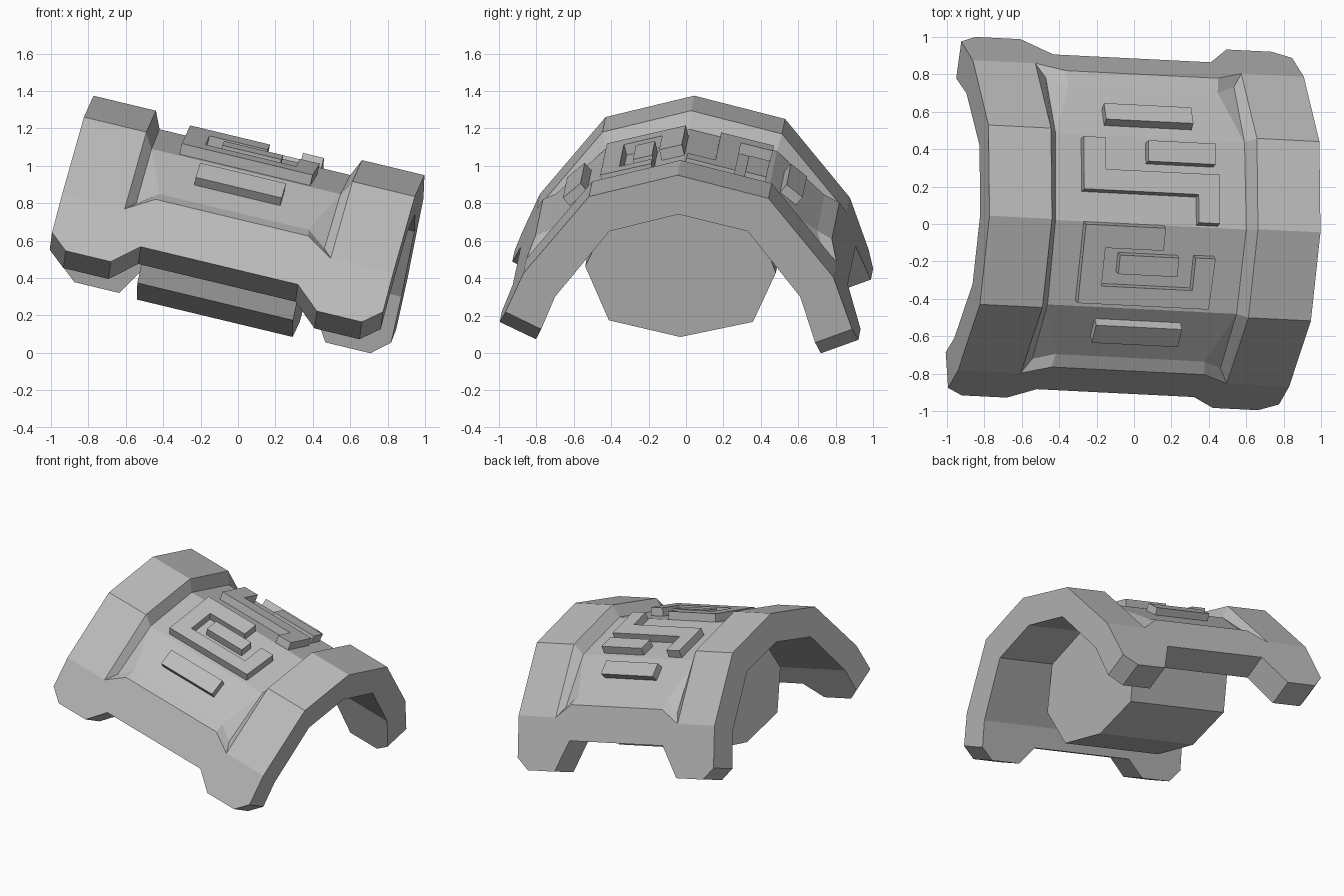
import bpy
import bmesh
from mathutils import Matrix, Vector

cube = bpy.data.objects.get("Cube")
if cube:
    bpy.data.objects.remove(cube)

# The whole piece is tilted: s runs along the length, v across, w up
AXIS_S = Vector((0.971, -0.0486, -0.233)).normalized()
AXIS_V = Vector((0.037, 0.998, -0.055))
AXIS_V = (AXIS_V - AXIS_S * AXIS_V.dot(AXIS_S)).normalized()
AXIS_W = AXIS_S.cross(AXIS_V)
TILT = Matrix((AXIS_S, AXIS_V, AXIS_W)).transposed().to_4x4()
TILT = TILT @ Matrix.Translation((-0.162, 0, 0))

grey = bpy.data.materials.new("plain grey")
grey.use_nodes = True
grey.diffuse_color = (0.5, 0.5, 0.5, 1)
grey.node_tree.nodes["Principled BSDF"].inputs["Base Color"].default_value = (0.5, 0.5, 0.5, 1)


def finish(name, bm):
    bmesh.ops.remove_doubles(bm, verts=bm.verts, dist=0.0005)
    bmesh.ops.recalc_face_normals(bm, faces=bm.faces)
    bm.transform(TILT)
    mesh = bpy.data.meshes.new(name)
    bm.to_mesh(mesh)
    bm.free()
    mesh.materials.append(grey)
    obj = bpy.data.objects.new(name, mesh)
    bpy.context.collection.objects.link(obj)
    return obj


def face(bm, *points):
    bm.faces.new([bm.verts.new(p) for p in points])


def at(s, vw):
    return Vector((s, vw[0], vw[1]))


def along(a, b, w):
    """Point on the line a-b at height w."""
    k = (w - a[1]) / (b[1] - a[1])
    return (a[0] + (b[0] - a[0]) * k, w)


# Cross-sections (v, w) from front hem over the top to rear hem
OUTER = [(-0.978, 0.272), (-0.86, 0.569), (-0.528, 1.011), (-0.06, 1.155),
         (0.431, 1.055), (0.797, 0.642), (0.942, 0.282)]
INNER = [(-0.78, 0.188), (-0.685, 0.45), (-0.411, 0.826), (-0.046, 0.94),
         (0.328, 0.868), (0.625, 0.524), (0.745, 0.197)]
FLOOR = [(-0.756, 0.695), (-0.506, 0.931), (-0.06, 1.063), (0.41, 0.97), (0.68, 0.77)]
FLOOR_S = [0.41, 0.52, 0.525, 0.52, 0.41]
# Deep corners of the recess, at the foot of the step
FOOT_FRONT, FOOT_REAR, FOOT_S = (-0.783, 0.617), (0.72, 0.69), 0.518
STEP = [FOOT_FRONT, *FLOOR[1:4], FOOT_REAR]
STEP_S = [FOOT_S, *FLOOR_S[1:4], FOOT_S]
END, FLANGE = 0.911, 0.567


def hem_outline(rise):
    """Hem corners: distance along the length, and height above the lowest edge."""
    half = [(0.911, 0.08), (0.815, 0), (0.567, 0), (0.433, rise)]
    return [(-s, r) for s, r in half] + half[::-1]


# Armour shell
bm = bmesh.new()
for side in (-1, 1):
    e, f = END * side, FLANGE * side
    for i in range(1, 5):
        a, b = OUTER[i], OUTER[i + 1]
        face(bm, at(e, a), at(f, a), at(f, b), at(e, b))
        # step from the raised flange down to the recessed floor
        g, h = STEP_S[i - 1] * side, STEP_S[i] * side
        face(bm, at(f, a), at(g, STEP[i - 1]), at(h, STEP[i]), at(f, b))
        face(bm, at(e, a), at(e, b), at(e, INNER[i + 1]), at(e, INNER[i]))
    # small sloped corners of the floor
    for foot, shoulder, edge in ((FOOT_FRONT, 1, 0), (FOOT_REAR, 3, 4)):
        face(bm, at(FOOT_S * side, foot), at(FLOOR_S[shoulder] * side, FLOOR[shoulder]),
             at(FLOOR_S[edge] * side, FLOOR[edge]))
for i in range(4):
    g, h = FLOOR_S[i], FLOOR_S[i + 1]
    face(bm, at(-g, FLOOR[i]), at(g, FLOOR[i]), at(h, FLOOR[i + 1]), at(-h, FLOOR[i + 1]))
for i in range(1, 5):
    face(bm, *(at(s, INNER[j]) for s, j in ((-END, i), (END, i), (END, i + 1), (-END, i + 1))))

# Lower skirts, front and rear
for hem, bend, edge, foot, rise in ((0, 1, 0, FOOT_FRONT, 0.117), (6, 5, 4, FOOT_REAR, 0.21)):
    outline = hem_outline(rise)
    lip = along(OUTER[hem], OUTER[bend], OUTER[bend][1] + 0.09)
    out = [at(s, along(OUTER[hem], OUTER[bend], OUTER[hem][1] + r)) for s, r in outline]
    inn = [at(s, along(INNER[hem], INNER[bend], INNER[hem][1] + r)) for s, r in outline]
    lips = [at(s, lip) for s in (0.42, -0.42)]
    corners = [at(s, OUTER[bend]) for s in (END, FLANGE, -FLANGE, -END)]
    face(bm, *out, *corners[:2], *lips, *corners[2:])
    face(bm, *inn, at(END, INNER[bend]), at(-END, INNER[bend]))
    for k in range(7):
        face(bm, out[k], out[k + 1], inn[k + 1], inn[k])
    floor = [at(s, FLOOR[edge]) for s in (0.41, -0.41)]
    face(bm, lips[0], lips[1], floor[1], floor[0])
    for k, side in enumerate((1, -1)):
        face(bm, corners[k + 1], lips[k], floor[k], at(FOOT_S * side, foot))
        face(bm, out[7 - 7 * k], corners[3 * k], at(END * side, INNER[bend]), inn[7 - 7 * k])
finish("armour_shell", bm)

# Eight-sided core filling the middle of the shell
CORE = [(-0.55, 0.51), (-0.41, 0.22), (-0.024, 0.15), (0.36, 0.255), (0.47, 0.53),
        (0.33, 0.872), (-0.046, 0.945), (-0.413, 0.83)]
bm = bmesh.new()
ends = [[at(s, p) for p in CORE] for s in (-0.43, 0.427)]
for ring in ends:
    face(bm, *ring)
for k in range(8):
    j = (k + 1) % 8
    face(bm, ends[0][k], ends[0][j], ends[1][j], ends[1][k])
finish("inner_core", bm)


def raised_plate(name, facet, outline, height):
    """Extrude an (s, t) outline off a floor facet, t measured from its front edge."""
    p, q = Vector(FLOOR[facet]), Vector(FLOOR[facet + 1])
    d = (q - p).normalized()
    n = Vector((-d.y, d.x))
    bm = bmesh.new()
    low, high = ([at(s, p + d * t + n * lift) for s, t in outline] for lift in (-0.02, height))
    face(bm, *low)
    face(bm, *high)
    for k in range(len(outline)):
        j = (k + 1) % len(outline)
        face(bm, low[k], low[j], high[j], high[k])
    finish(name, bm)


def bar(s0, s1, t0, t1):
    return [(s0, t0), (s1, t0), (s1, t1), (s0, t1)]


# Raised ornaments on the recessed floor
raised_plate("front_bar", 0, bar(-0.245, 0.228, 0.138, 0.262), 0.055)
raised_plate("rear_bar", 3, bar(-0.245, 0.235, 0.07, 0.18), 0.055)
raised_plate("front_hook", 1, [(-0.37, 0.03), (0.35, 0.03), (0.36, 0.31), (0.25, 0.31), (0.25, 0.13),
                               (-0.25, 0.13), (-0.25, 0.34), (0.07, 0.34), (0.07, 0.465),
                               (-0.37, 0.465)], 0.06)
raised_plate("front_hook_bar", 1, bar(-0.165, 0.16, 0.2, 0.305), 0.06)
raised_plate("rear_hook", 2, [(-0.38, 0.165), (0.25, 0.165), (0.25, 0.01), (0.365, 0.01), (0.365, 0.28),
                              (-0.26, 0.28), (-0.26, 0.455), (-0.38, 0.455)], 0.06)
raised_plate("rear_hook_bar", 2, bar(-0.025, 0.345, 0.335, 0.45), 0.06)
